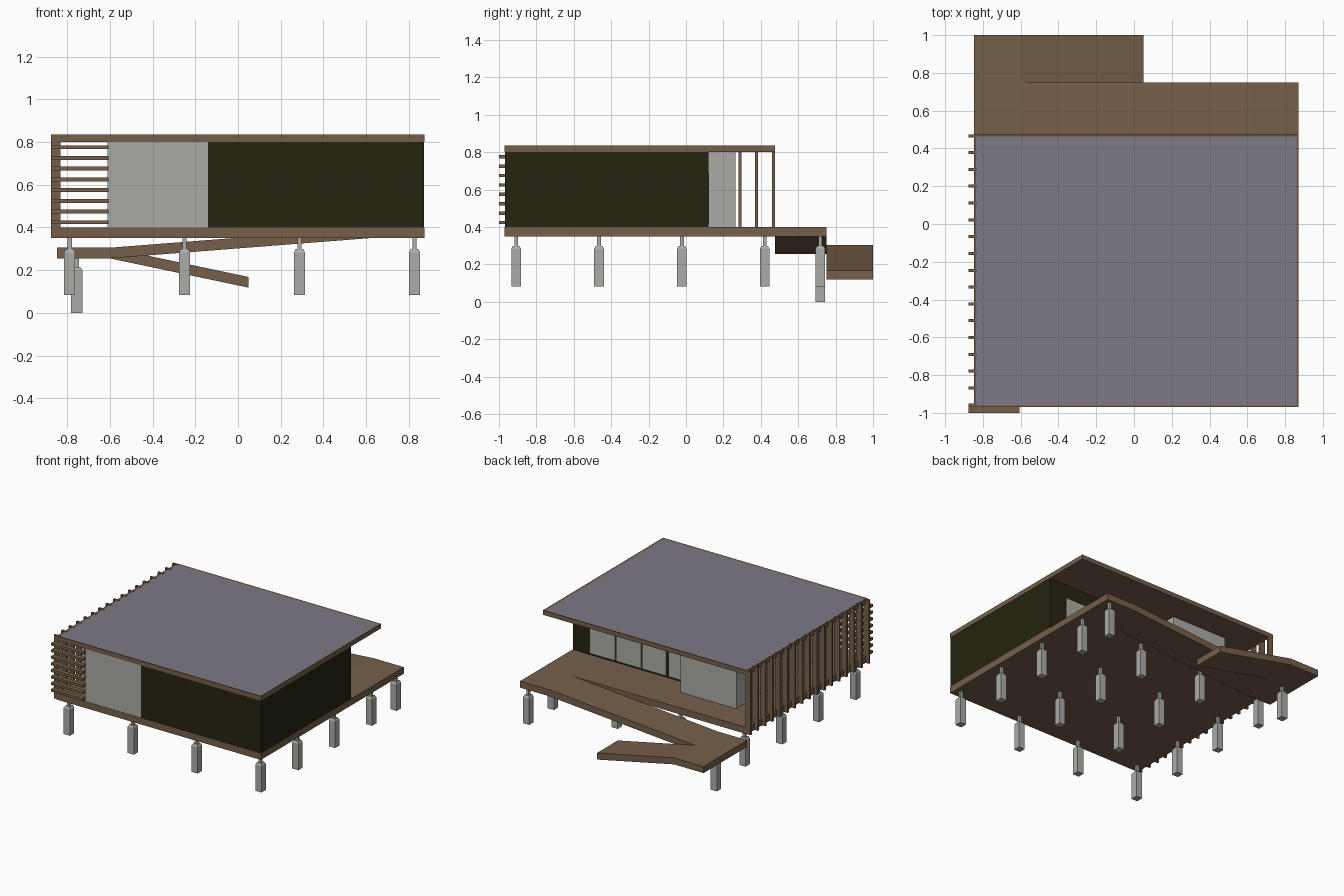
import bpy, bmesh

if "Cube" in bpy.data.objects:
    bpy.data.objects.remove(bpy.data.objects["Cube"])


def material(name, rgb):
    m = bpy.data.materials.new(name)
    m.diffuse_color = (*rgb, 1)
    m.use_nodes = True
    m.node_tree.nodes["Principled BSDF"].inputs["Base Color"].default_value = m.diffuse_color
    return m


WOOD = material("brown wood", (0.18, 0.115, 0.069))
GREY = material("light grey", (0.41, 0.41, 0.39))
DARK = material("dark olive", (0.019, 0.017, 0.005))
ROOF = material("purple grey roofing", (0.205, 0.192, 0.24))


def finish(name, bm, *mats):
    bmesh.ops.recalc_face_normals(bm, faces=bm.faces)
    me = bpy.data.meshes.new(name)
    bm.to_mesh(me)
    bm.free()
    for m in mats:
        me.materials.append(m)
    ob = bpy.data.objects.new(name, me)
    bpy.context.collection.objects.link(ob)
    return ob


def add_box(bm, x, y, z):
    v = bmesh.ops.create_cube(bm, size=1)["verts"]
    for p in v:
        p.co = [r[0] if c < 0 else r[1] for c, r in zip(p.co, (x, y, z))]


def box(name, mat, x, y, z):
    bm = bmesh.new()
    add_box(bm, x, y, z)
    return finish(name, bm, mat)


def prism(name, mat, pts, lo, hi, axis):
    """Extrude a 2D outline along y (outline in x,z) or z (outline in x,y)."""
    bm = bmesh.new()
    place = (lambda a, b: (a, lo, b)) if axis == "y" else (lambda a, b: (a, b, lo))
    face = bm.faces.new([bm.verts.new(place(*p)) for p in pts])
    ext = bmesh.ops.extrude_face_region(bm, geom=[face])["geom"]
    off = (0, hi - lo, 0) if axis == "y" else (0, 0, hi - lo)
    bmesh.ops.translate(bm, verts=[g for g in ext if isinstance(g, bmesh.types.BMVert)], vec=off)
    return finish(name, bm, mat)


# Main deck: house floor plus a porch strip beside the ramp
prism("floor_deck", WOOD,
      [(-0.848, -0.97), (0.872, -0.97), (0.872, 0.75), (0.62, 0.75), (0.62, 0.475), (-0.848, 0.475)],
      0.35, 0.40, "z")

# Ramp: upper flight with landing, then lower flight folding back
prism("upper_ramp_and_landing", WOOD,
      [(-0.848, 0.255), (-0.6, 0.255), (0.62, 0.35), (0.62, 0.40), (-0.6, 0.305), (-0.848, 0.305)],
      0.475, 0.75, "y")
prism("lower_ramp_and_landing", WOOD,
      [(-0.848, 0.255), (-0.6, 0.255), (0.05, 0.118), (0.05, 0.168), (-0.6, 0.305), (-0.848, 0.305)],
      0.75, 1.0, "y")

# Roof slab with a recessed coloured top panel
bm = bmesh.new()
add_box(bm, (-0.848, 0.872), (-0.97, 0.475), (0.80, 0.835))
bm.normal_update()
top = max(bm.faces, key=lambda f: f.calc_center_median().z)
bmesh.ops.inset_region(bm, faces=[top], thickness=0.018, depth=0)
bmesh.ops.translate(bm, verts=top.verts[:], vec=(0, 0, -0.004))
top.material_index = 1
finish("roof", bm, WOOD, ROOF)

# House volumes
box("dark_room", DARK, (-0.14, 0.87), (-0.968, 0.12), (0.40, 0.80))
box("grey_room", GREY, (-0.61, -0.14), (-0.968, 0.265), (0.40, 0.80))

# Rear windows, thin plates on the recessed wall
for i, (a, b) in enumerate([(0.51, 0.722), (0.292, 0.5), (0.08, 0.28), (-0.135, 0.057)]):
    box(f"rear_window_{i + 1}", GREY, (a, b), (0.118, 0.124), (0.415, 0.69))

# Vertical fins along the left side
bm = bmesh.new()
for i in range(17):
    y = -0.957 + i * 0.089
    add_box(bm, (-0.876, -0.832), (y - 0.008, y + 0.008), (0.35, 0.834))
finish("side_fins", bm, WOOD)

# Horizontal slats at the front left corner
bm = bmesh.new()
for i in range(8):
    z = 0.424 + i * 0.0502
    add_box(bm, (-0.876, -0.607), (-1.0, -0.966), (z - 0.009, z + 0.009))
finish("front_slats", bm, WOOD)


# Foundation piers: square body, short taper, thin neck
def pier(name, x, y, drop=0.0):
    bm = bmesh.new()
    rings = []
    for r, z in [(0.026, 0.083), (0.026, 0.283), (0.018, 0.298), (0.01, 0.298), (0.01, 0.351)]:
        rings.append([bm.verts.new((x + sx * r, y + sy * r, z - drop))
                      for sx, sy in ((-1, -1), (1, -1), (1, 1), (-1, 1))])
    for a, b in zip(rings, rings[1:]):
        for k in range(4):
            bm.faces.new((a[k], a[(k + 1) % 4], b[(k + 1) % 4], b[k]))
    bm.faces.new(rings[0])
    bm.faces.new(rings[-1])
    finish(name, bm, GREY)


for i in range(4):
    for j in range(4):
        pier(f"pier_{i + 1}_{j + 1}", -0.788 + i * 0.538, -0.908 + j * 0.443)
pier("porch_pier", 0.826, 0.718)
pier("landing_pier", -0.755, 0.718, 0.083)
